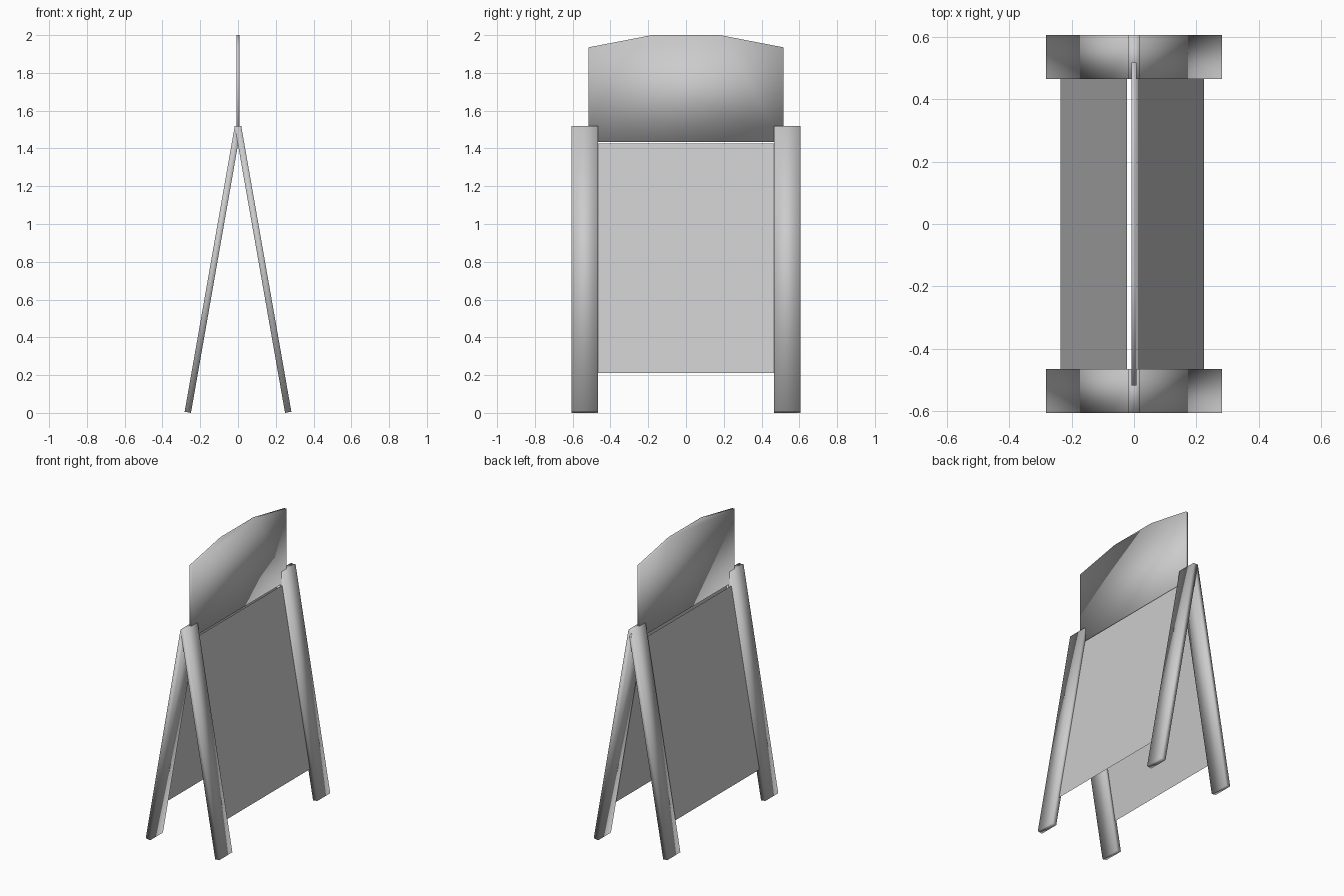
import bpy, bmesh, math
from mathutils import Matrix, Vector

if "Cube" in bpy.data.objects:
    bpy.data.objects.remove(bpy.data.objects["Cube"])

TILT = math.radians(9.95)   # splay of each side of the frame


def finish(name, bm, smooth):
    bmesh.ops.recalc_face_normals(bm, faces=bm.faces)
    me = bpy.data.meshes.new(name)
    bm.to_mesh(me)
    bm.free()
    for p in me.polygons:
        p.use_smooth = smooth
    ob = bpy.data.objects.new(name, me)
    bpy.context.collection.objects.link(ob)
    return ob


def leg(name, sx, sy):
    # long thin board leaning outwards at the foot
    bm = bmesh.new()
    top, foot = Vector((0, 0, 1.517)), Vector((sx * 0.266, 0, 0.003))
    mat = (Matrix.Translation((top + foot) / 2 + Vector((0, sy * 0.535, 0)))
           @ Matrix.Rotation(-sx * TILT, 4, 'Y')
           @ Matrix.Diagonal((0.034, 0.14, (top - foot).length, 1)))
    bmesh.ops.create_cube(bm, size=1, matrix=mat)
    return finish(name, bm, True)


def panel(name, x_top, x_bottom):
    # flat sheet between two legs
    bm = bmesh.new()
    pts = [(x_bottom, -0.467, 0.21), (x_bottom, 0.467, 0.21),
           (x_top, 0.467, 1.425), (x_top, -0.467, 1.425)]
    bm.faces.new([bm.verts.new(p) for p in pts])
    return finish(name, bm, False)


# Four legs
for sx, side in ((1, "right"), (-1, "left")):
    for sy, end in ((-1, "front"), (1, "back")):
        leg(f"{end}_{side}_leg", sx, sy)

# Two display panels
panel("right_panel", 0.012, 0.225)
panel("left_panel", -0.022, -0.236)

# Header board with clipped upper corners
bm = bmesh.new()
outline = [(-0.517, 1.433), (0.517, 1.433), (0.517, 1.935),
           (0.18, 2.0), (-0.18, 2.0), (-0.517, 1.935)]
face = bm.faces.new([bm.verts.new((-0.008, y, z)) for y, z in outline])
ext = bmesh.ops.extrude_face_region(bm, geom=[face], use_keep_orig=True)
bmesh.ops.translate(bm, vec=(0.016, 0, 0),
                    verts=[v for v in ext["geom"] if isinstance(v, bmesh.types.BMVert)])
finish("header_board", bm, True)
